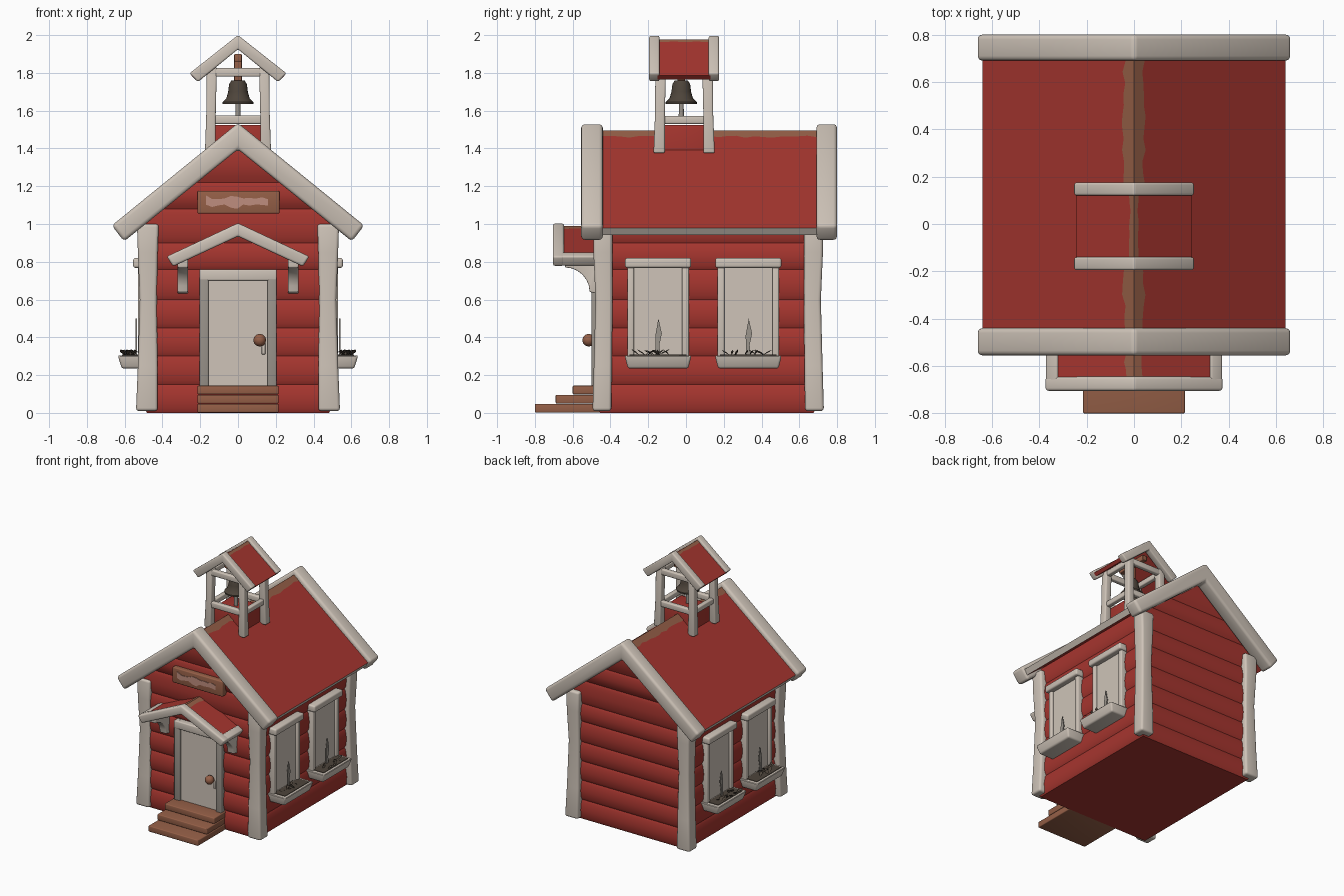
import bpy, bmesh, math, random
from mathutils import Vector

if "Cube" in bpy.data.objects:
    bpy.data.objects.remove(bpy.data.objects["Cube"])

random.seed(4)


def mat(name, rgb):
    m = bpy.data.materials.new(name)
    m.diffuse_color = (*rgb, 1)
    m.use_nodes = True
    m.node_tree.nodes["Principled BSDF"].inputs["Base Color"].default_value = m.diffuse_color
    return m


RED = mat("barn red", (0.38, 0.036, 0.028))
TRIM = mat("cream trim", (0.62, 0.55, 0.48))
FRAME = mat("weathered grey", (0.33, 0.30, 0.265))
WOOD = mat("bare wood", (0.30, 0.115, 0.063))
PATCH = mat("faded paint", (0.52, 0.27, 0.21))
BELL = mat("dark bronze", (0.075, 0.058, 0.043))


def finish(name, bm, mats, bevel=0.0, mirror=False, angle=35):
    """Round the sharp edges, then turn the bmesh into a smooth-shaded object."""
    bmesh.ops.recalc_face_normals(bm, faces=bm.faces)
    if bevel:
        sharp = [e for e in bm.edges if e.calc_face_angle(0) > 0.5]
        bmesh.ops.bevel(bm, geom=sharp, offset=bevel, segments=3, profile=0.5,
                        affect='EDGES', clamp_overlap=True)
    me = bpy.data.meshes.new(name)
    bm.to_mesh(me)
    bm.free()
    for m in mats if isinstance(mats, list) else [mats]:
        me.materials.append(m)
    ob = bpy.data.objects.new(name, me)
    bpy.context.collection.objects.link(ob)
    bpy.ops.object.select_all(action='DESELECT')
    ob.select_set(True)
    bpy.context.view_layer.objects.active = ob
    bpy.ops.object.shade_smooth_by_angle(angle=math.radians(angle))
    if mirror:
        ob.modifiers.new("mirror", 'MIRROR').use_mirror_merge = False
    return ob


def loft(name, rings, mats, bevel=0.0, mirror=False):
    """Stack of rectangles (x0, x1, y0, y1, z)."""
    bm = bmesh.new()
    loops = [[bm.verts.new(p) for p in ((a, c, z), (b, c, z), (b, d, z), (a, d, z))]
             for a, b, c, d, z in rings]
    for lo, hi in zip(loops, loops[1:]):
        for i in range(4):
            bm.faces.new((lo[i], lo[(i + 1) % 4], hi[(i + 1) % 4], hi[i]))
    bm.faces.new(loops[0][::-1])
    bm.faces.new(loops[-1])
    return finish(name, bm, mats, bevel, mirror)


def box(name, x, y, z, mats, bevel=0.0, mirror=False):
    return loft(name, [(*x, *y, z[0]), (*x, *y, z[1])], mats, bevel, mirror)


def prism(name, pts, lo, hi, mats, bevel=0.0, mirror=False, axis='y'):
    """Extrude an (x, z) outline along y, or a (y, z) outline along x."""
    bm = bmesh.new()
    put = (lambda a, b, t: (a, t, b)) if axis == 'y' else (lambda a, b, t: (t, a, b))
    A = [bm.verts.new(put(a, b, lo)) for a, b in pts]
    B = [bm.verts.new(put(a, b, hi)) for a, b in pts]
    n = len(pts)
    for i in range(n):
        bm.faces.new((A[i], A[(i + 1) % n], B[(i + 1) % n], B[i]))
    bm.faces.new(A[::-1])
    bm.faces.new(B)
    return finish(name, bm, mats, bevel, mirror)


def chevron(name, peak, outer, inner, under, y0, y1, mats, bevel=0.0):
    """Gable-shaped strip: outer and inner are the (x, z) corners of the right end."""
    (ox, oz), (ix, iz) = outer, inner
    pts = [(-ox, oz), (0, peak), (ox, oz), (ix, iz), (0, under), (-ix, iz)]
    return prism(name, pts, y0, y1, mats, bevel)


def lathe(name, profile, centre, mats, sides=24):
    bm = bmesh.new()
    vs = [bm.verts.new((r, 0, z)) for r, z in profile]
    edges = [bm.edges.new(p) for p in zip(vs, vs[1:])]
    bmesh.ops.spin(bm, geom=vs + edges, axis=(0, 0, 1), cent=(0, 0, 0),
                   angle=math.tau, steps=sides)
    bmesh.ops.remove_doubles(bm, verts=bm.verts, dist=1e-4)
    bmesh.ops.translate(bm, verts=bm.verts, vec=centre)
    return finish(name, bm, mats)


# Walls: bulging boards that narrow into the gables
seams = [0, 0.15, 0.3, 0.45, 0.6, 0.76, 0.9, 1.08, 1.22, 1.42]
levels = []
for lo, hi in zip(seams, seams[1:]):
    levels += [(lo + (hi - lo) * t, off) for t, off in
               ((0, 0), (0.15, 0.012), (0.5, 0.018), (0.9, 0.009))]
levels += [(1.04, 0.012), (1.42, 0)]
rings = []
for z, off in sorted(levels):
    w = min(0.482 + off, (1.43 - z) / 0.8)
    rings.append((-w, w, -0.455 - off, 0.675 + off, z))
loft("walls", rings, RED)

# Corner posts, slightly waisted
for name, y in (("front_corner_post", -0.44), ("back_corner_post", 0.675)):
    s = -1 if y < 0 else 1
    loft(name, [(0.425, 0.54, y - 0.05 + s * .005, y + 0.05 + s * .005, 0.01),
                (0.425, 0.53, y - 0.048, y + 0.048, 0.25),
                (0.43, 0.52, y - 0.045 - s * .006, y + 0.045 - s * .006, 0.6),
                (0.425, 0.53, y - 0.05, y + 0.05, 0.85),
                (0.42, 0.535, y - 0.05, y + 0.05, 1.0)], TRIM, 0.016, True)

# Main roof, its gable trim and the worn ridge
roof = chevron("roof", 1.492, (0.64, 0.98), (0.615, 0.942), 1.435, -0.46, 0.71, [RED, TRIM])
for p in roof.data.polygons:
    if p.normal.z < -0.2 and p.normal.x * p.center.x > 0.1:
        p.material_index = 1
for name, y0, y1 in (("front_gable_trim", -0.555, -0.44), ("back_gable_trim", 0.69, 0.80)):
    chevron(name, 1.535, (0.668, 0.992), (0.603, 0.908), 1.395, y0, y1, TRIM, 0.02)


def worn_ridge(name, peak, slope, half, y0, y1, n):
    """Thin ragged strip of bare wood folded over a ridge."""
    bm = bmesh.new()
    rows = []
    for i in range(n + 1):
        y = y0 + (y1 - y0) * i / n
        a, b = (half * random.uniform(0.8, 1.2) for _ in range(2))
        rows.append([bm.verts.new(p) for p in
                     ((-a, y, peak - a * slope), (0, y, peak), (b, y, peak - b * slope))])
    for r, s in zip(rows, rows[1:]):
        for k in (0, 1):
            bm.faces.new((r[k], r[k + 1], s[k + 1], s[k]))
    return finish(name, bm, WOOD)


worn_ridge("roof_ridge", 1.496, 0.8, 0.043, -0.44, 0.69, 24)

# Porch roof with brackets
chevron("porch_roof", 0.985, (0.345, 0.835), (0.33, 0.80), 0.94, -0.67, -0.45, RED)
chevron("porch_trim", 1.005, (0.378, 0.828), (0.343, 0.775), 0.935, -0.705, -0.645, TRIM, 0.012)
prism("porch_eave_trim", [(0.325, 0.853), (0.376, 0.828), (0.342, 0.777), (0.29, 0.80)],
      -0.68, -0.46, TRIM, 0.01, True)
worn_ridge("porch_ridge", 0.989, 0.43, 0.035, -0.645, -0.46, 6)
arc = [(-0.64 + 0.13 * math.sin(t), 0.64 + 0.13 * math.cos(t))
       for t in (i * math.pi / 12 for i in range(7))]
prism("porch_bracket", [(-0.46, 0.83), (-0.64, 0.83)] + arc + [(-0.46, 0.63)],
      0.265, 0.32, TRIM, 0.006, True, axis='x')

# Door, frame and knob
box("door", (-0.165, 0.165), (-0.482, -0.44), (0.13, 0.71), TRIM)
box("door_jamb", (0.155, 0.205), (-0.50, -0.44), (0.13, 0.76), FRAME, 0.008, True)
box("door_lintel", (-0.205, 0.205), (-0.502, -0.44), (0.70, 0.76), TRIM, 0.008)
knob = [(0, -0.034)] + [(0.034 * math.cos(t), 0.034 * math.sin(t))
                        for t in (-1.0, -0.5, 0, 0.5, 1.0)] + [(0, 0.034)]
lathe("door_knob", knob, (0.115, -0.515, 0.385), WOOD, 12)
box("knob_plate", (0.125, 0.145), (-0.49, -0.47), (0.31, 0.37), TRIM, 0.004)

# Steps
for i, y in enumerate((-0.80, -0.69, -0.60)):
    box("step", (-0.215, 0.215), (y, -0.44), (0.048 * i + 0.002, 0.048 * i + 0.048), WOOD, 0.006)

# Sign board with ragged faded paint
box("sign_board", (-0.215, 0.22), (-0.505, -0.44), (1.055, 1.175), WOOD, 0.008)
top = [(-0.17 + 0.033 * i, 1.142 + random.uniform(-0.012, 0.012)) for i in range(11)]
low = [(x, 1.09 + random.uniform(-0.01, 0.014)) for x, _ in top[::-1]]
prism("sign_paint", top + low, -0.509, -0.504, PATCH)

# Windows with planter boxes, repeated on both long walls
for c in (-0.148, 0.33):
    box("window_pane", (0.47, 0.512), (c - 0.15, c + 0.15), (0.28, 0.78), TRIM, 0, True)
    for s in (-1, 1):
        y = c + s * 0.145
        box("window_jamb", (0.47, 0.53), (y - 0.018, y + 0.018), (0.28, 0.78), TRIM, 0.008, True)
    box("window_header", (0.47, 0.555), (c - 0.175, c + 0.175), (0.768, 0.82), TRIM, 0.012, True)
    loft("planter_box", [(0.47, 0.615, c - 0.16, c + 0.16, 0.235),
                         (0.47, 0.637, c - 0.177, c + 0.177, 0.305)], TRIM, 0.012, True)
    box("planter_soil", (0.52, 0.615), (c - 0.15, c + 0.15), (0.29, 0.309), BELL, 0, True)
    # Withered stalk and leaves
    prism("dry_stalk", [(c - 0.012, 0.3), (c + 0.012, 0.3), (c + 0.007, 0.36),
                        (c + 0.02, 0.42), (c + 0.002, 0.5), (c - 0.014, 0.41)],
          0.535, 0.543, FRAME, 0, True, axis='x')
    bm = bmesh.new()
    for i in range(12):
        base = Vector((random.uniform(0.55, 0.6), c + random.uniform(-0.1, 0.1), 0.305))
        d = Vector((random.uniform(-0.03, 0.03), random.uniform(-0.06, 0.06), 0.03))
        side = Vector((0.012, -0.006, 0))
        pts = (base, base + d * 0.6 + side, base + d, base + d * 0.6 - side)
        bm.faces.new([bm.verts.new(p) for p in pts])
    finish("dry_leaves", bm, [BELL], mirror=True)

# Belfry: base, posts, rails
box("belfry_base", (-0.125, 0.125), (-0.12, 0.10), (1.30, 1.525), RED, 0.01)
for y in (-0.142, 0.122):
    s = -1 if y < 0 else 1
    loft("belfry_post", [(0.118, 0.175, y - 0.03, y + 0.03, 1.375),
                         (0.118, 0.168, y - 0.026 - s * .004, y + 0.026 - s * .004, 1.58),
                         (0.112, 0.165, y - 0.028 - s * .008, y + 0.028 - s * .008, 1.83)],
         TRIM, 0.009, True)
    for z in (1.53, 1.78):
        box("belfry_cross_rail", (-0.13, 0.13), (y - 0.018, y + 0.018), (z, z + 0.045), TRIM, 0.008)
for z in (1.53, 1.78):
    box("belfry_side_rail", (0.122, 0.158), (-0.14, 0.12), (z, z + 0.042), TRIM, 0.008, True)

# Belfry roof
chevron("belfry_roof", 1.975, (0.245, 1.785), (0.225, 1.765), 1.945, -0.15, 0.13, RED)
for y in (-0.195, 0.12):
    chevron("belfry_gable_trim", 2.0, (0.257, 1.797), (0.212, 1.752), 1.925, y, y + 0.055, TRIM, 0.01)
worn_ridge("belfry_ridge", 1.978, 0.78, 0.018, -0.14, 0.12, 8)

# Bell hung from a wooden yoke
bc = (0, -0.025, 0)
lathe("bell", [(0, 1.762), (0.035, 1.76), (0.047, 1.74), (0.052, 1.70), (0.062, 1.665),
               (0.083, 1.645), (0.083, 1.635), (0.07, 1.635), (0.045, 1.68), (0, 1.72)], bc, BELL)
lathe("bell_clapper", [(0, 1.70), (0.012, 1.70), (0.014, 1.53), (0, 1.53)], bc, FRAME, 12)
box("bell_hanger", (-0.02, 0.02), (-0.045, -0.005), (1.755, 1.90), WOOD, 0.005)
box("bell_yoke", (-0.02, 0.02), (-0.14, 0.12), (1.86, 1.90), WOOD, 0.005)
